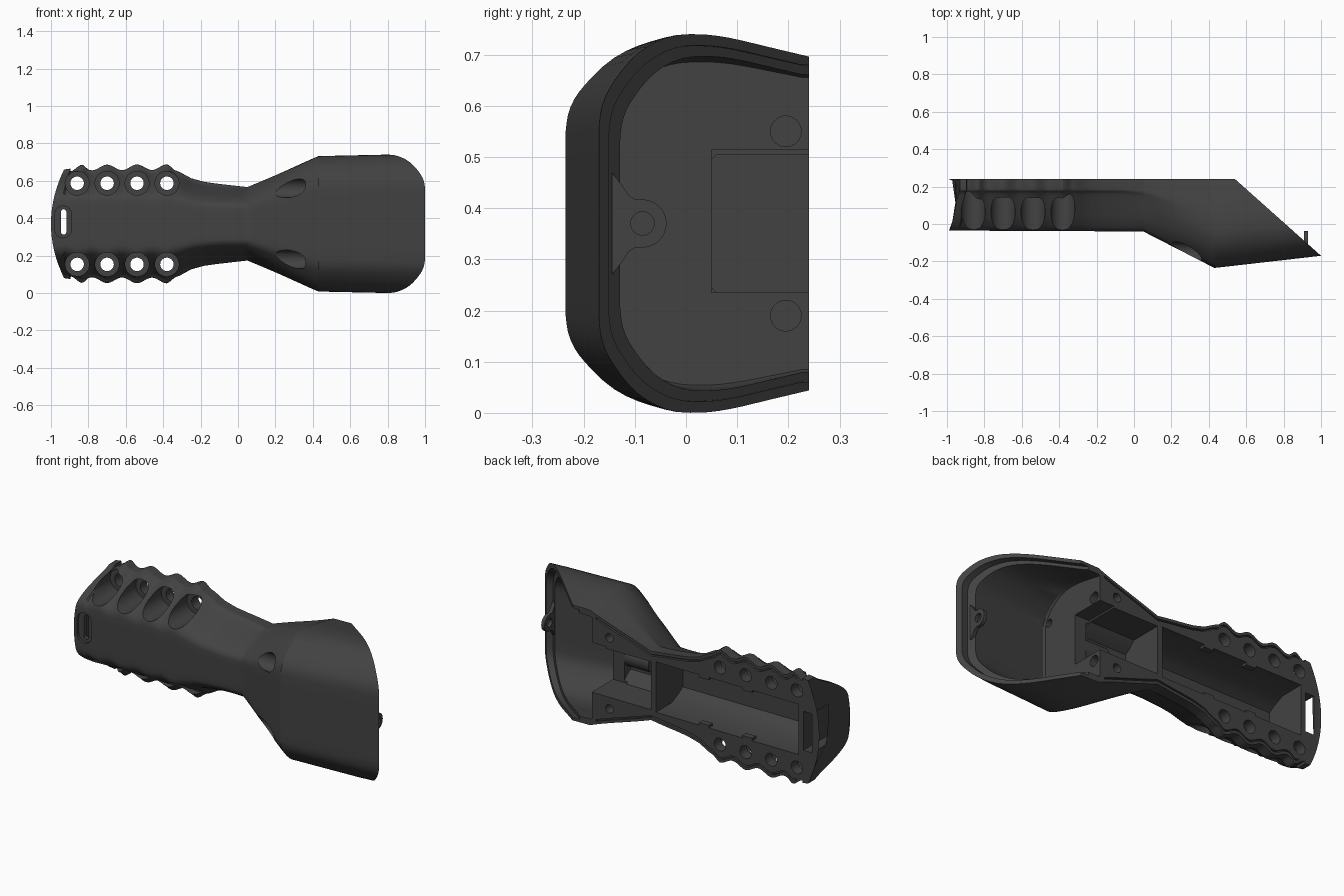
import bpy, bmesh, math
from mathutils import Matrix, Vector

if "Cube" in bpy.data.objects:
    bpy.data.objects.remove(bpy.data.objects["Cube"])

ZC, TOP = 0.37, 0.24
WIDTH = [(-1, .29), (-.9, .3), (-.38, .303), (-.31, .276), (-.25, .243), (-.18, .224), (-.1, .213),
         (.05, .198), (.43, .362), (.8, .37), (1.3, .37)]
BOTTOM = [(-1, -.035), (.05, -.04), (.43, -.235), (1, -.17), (1.3, -.136)]
# half sections: (fraction of depth, fraction of width)
GRIP = [(0, 1), (.15, 1), (.22, .99), (.28, .93), (.5, .82), (.75, .69), (.9, .58), (.97, .5), (1, .4)]
HEAD = [(0, .895), (.15, .935), (.35, .985), (.5, 1), (.65, .982), (.8, .895), (.92, .75), (.98, .63), (1, .5)]


def lerp_table(tab, x):
    for (x0, v0), (x1, v1) in zip(tab, tab[1:]):
        if x <= x1:
            return v0 + (v1 - v0) * max(0, (x - x0) / (x1 - x0))
    return tab[-1][1]


def width(x):
    w = lerp_table(WIDTH, x)
    if -.95 < x < -.33:
        w += .015 * math.cos(2 * math.pi * (x + .38) / .16)
    return w


def section(x):
    k = min(1, max(0, (x + .1) / .5))
    k = k * k * (3 - 2 * k)
    p = [Vector(a).lerp(Vector(b), k) for a, b in zip(GRIP, HEAD)]
    p.append(Vector((1, p[-1].y - .14)))
    out = []
    for i in range(len(p) - 2):
        a, b, c, d = p[max(i - 1, 0)], p[i], p[i + 1], p[i + 2]
        for s in range(3):
            t = s / 3
            out.append(b + (c - a) * t / 2 + (a * 2 - b * 5 + c * 4 - d) * t * t / 2
                       + (b * 3 - a - c * 3 + d) * t ** 3 / 2)
    return out + [p[-2]]


def finish(bm, name):
    bmesh.ops.recalc_face_normals(bm, faces=bm.faces)
    me = bpy.data.meshes.new(name)
    bm.to_mesh(me)
    bm.free()
    ob = bpy.data.objects.new(name, me)
    bpy.context.collection.objects.link(ob)
    return ob


def skin(bm, rings):
    vs = [[bm.verts.new(c) for c in r] for r in rings]
    for a, b in zip(vs, vs[1:]):
        for i in range(len(a)):
            j = (i + 1) % len(a)
            bm.faces.new((a[i], a[j], b[j], b[i]))
    bm.faces.new(vs[0])
    bm.faces.new(vs[-1][::-1])


def loft(bm, xs, inset=0, top=TOP, floor=None):
    rings = []
    for x in xs:
        w, b = width(x) - inset, lerp_table(BOTTOM, x) + (inset if floor is None else floor)
        half = [(TOP + (b - TOP) * p.x, w * p.y) for p in section(x)]
        half[0] = (top, half[0][1])
        # extra points across the flat bottom and the mating face, so the end can bow
        half = [(top, half[0][1] * i / 8) for i in range(8)] + half
        half += [(b, half[-1][1] * f) for f in (.67, .33)]
        ring = []
        for y, z in half + [(b, 0)] + [(y, -z) for y, z in reversed(half[1:])]:
            bow = .07 * (z / .29) ** 2 * max(0, (-.8 - x) / .2)
            ring.append((x + bow, y, z + ZC))
        rings.append(ring)
    skin(bm, rings)


def slant(bm, depth, outer):
    n = Vector((.41, .46, 0)).normalized()
    bmesh.ops.bisect_plane(bm, geom=bm.verts[:] + bm.edges[:] + bm.faces[:],
                           plane_co=Vector((.54, .24, 0)) - n * depth, plane_no=n,
                           clear_outer=outer, clear_inner=not outer)
    bmesh.ops.holes_fill(bm, edges=[e for e in bm.edges if e.is_boundary], sides=0)


def cyl(bm, axis, r, c, a, b):
    rot = Matrix.Rotation(math.pi / 2, 4, 'Y') if axis == 'x' else Matrix.Rotation(-math.pi / 2, 4, 'X')
    m = (a + b) / 2
    loc = (m, c[0], c[1]) if axis == 'x' else (c[0], m, c[1])
    bmesh.ops.create_cone(bm, cap_ends=True, segments=32, radius1=r, radius2=r,
                          depth=b - a, matrix=Matrix.Translation(loc) @ rot)


def prism(bm, pts, axis, a, b):
    put = (lambda p, t: (t, p[0], p[1])) if axis == 'x' else (lambda p, t: (p[0], t, p[1]))
    skin(bm, [[put(p, t) for p in pts] for t in (a, b)])


def box(bm, x0, x1, y0, y1, z0, z1):
    prism(bm, [(y0, z0), (y1, z0), (y1, z1), (y0, z1)], 'x', x0, x1)


def trough(bm, x0, x1, w, floor, fw, shoulder=.1):
    h = [(.3, w), (shoulder, w), (floor + .03, fw + .02), (floor, fw)]
    prism(bm, [(y, ZC + z) for y, z in h] + [(y, ZC - z) for y, z in reversed(h)], 'x', x0, x1)


def stadium(cx, cz, r, half):
    arc = [math.pi * i / 12 for i in range(13)]
    up = [(cx + r * math.cos(t), cz + half - r + r * math.sin(t)) for t in arc]
    return up + [(2 * cx - x, 2 * cz - z) for x, z in up]


def cut(ob, bm):
    c = finish(bm, "cutter")
    c.hide_render = True
    m = ob.modifiers.new("cut", 'BOOLEAN')
    m.operation, m.solver, m.object = 'DIFFERENCE', 'EXACT', c
    bpy.context.view_layer.objects.active = ob
    bpy.ops.object.modifier_apply(modifier=m.name)
    bpy.data.objects.remove(c)


# outer shell: scalloped grip flaring into the slant-cut head
xs = [-1 + .01 * i for i in range(70)] + [-.3 + .025 * i for i in range(14)] + \
     [.05 + .038 * i for i in range(10)] + [.43, .6, .8, 1, 1.15]
bm = bmesh.new()
loft(bm, xs)
slant(bm, 0, True)
shell = finish(bm, "half_shell")

# head cavity
bm = bmesh.new()
loft(bm, [.42, .43, .6, .8, 1, 1.2], .042, .3, .052)
cut(shell, bm)
# stepped rim at the mouth
bm = bmesh.new()
loft(bm, [.43, .6, .8, 1, 1.2], .022, .3)
slant(bm, .03, False)
cut(shell, bm)

# tray, end pocket and neck compartment
bm = bmesh.new()
trough(bm, -.87, .02, .142, 0, .09)
trough(bm, -.955, -.9, .11, .005, .09)
trough(bm, .05, .35, .135, -.005, .08, .06)
cut(shell, bm)

# counterbores, passage, screw holes, slot recess
bm = bmesh.new()
HOLES = [-.86, -.70, -.54, -.38]
for s in (-1, 1):
    for x in HOLES:
        cyl(bm, 'y', .064, (x, ZC + s * .217), -.2, .18)
    cyl(bm, 'x', .05, (-.145, ZC + s * .19), .1, .36)
    cyl(bm, 'x', .03, (.195, ZC + s * .18), .37, .5)
    cyl(bm, 'y', .024, (.31, ZC + s * .2), .12, .3)
box(bm, .33, .45, .05, .3, ZC - .135, ZC + .145)
prism(bm, stadium(-.935, ZC + .01, .045, .085), 'y', -.1, -.02)
cut(shell, bm)

# through holes, slot
bm = bmesh.new()
for s in (-1, 1):
    for x in HOLES:
        cyl(bm, 'y', .036, (x, ZC + s * .217), .1, .3)
    cyl(bm, 'x', .022, (-.15, ZC + s * .187), .3, .5)
prism(bm, stadium(-.932, ZC + .01, .014, .068), 'y', -.1, .1)
cut(shell, bm)

# locating groove along the mating face
bm = bmesh.new()
gx = [x for x in xs if -.9 < x < .4]
for s in (-1, 1):
    rings = []
    for x in gx:
        e = width(x) * section(x)[0].y
        rings.append([(x + .35 * max(0, -.8 - x), y, ZC + s * (e - d)) for d, y in
                      ((.016, .225), (.026, .225), (.026, .26), (.016, .26))])
    skin(bm, rings)
cut(shell, bm)

# tray clips
bm = bmesh.new()
for s in (-1, 1):
    for x in (-.28, -.55):
        z = ZC + s * .142
        box(bm, x - .03, x + .03, .205, .24, z - .014, z + .014)
clips = finish(bm, "tray_clips")

# rounded boss in the neck compartment
bm = bmesh.new()
cyl(bm, 'x', .06, (-.01, ZC), .2, .39)
boss = finish(bm, "neck_boss")

# retaining tab inside the rim
bm = bmesh.new()
side = [(-.145, .1), (-.125, .075), (-.112, .055), (-.1, .047)]
arc = [(-.085 + .047 * math.sin(t), .047 * math.cos(t))
       for t in [math.pi * i / 16 for i in range(17)]]
prism(bm, [(y, ZC + z) for y, z in side + arc] + [(y, ZC - z) for y, z in reversed(side)],
      'x', .91, .93)
tab = finish(bm, "retaining_tab")
bm = bmesh.new()
cyl(bm, 'x', .023, (-.085, ZC), .85, 1)
cut(tab, bm)

mat = bpy.data.materials.new("dark_plastic")
mat.diffuse_color = (.055, .055, .055, 1)
mat.use_nodes = True
mat.node_tree.nodes["Principled BSDF"].inputs["Base Color"].default_value = mat.diffuse_color
for ob in (shell, clips, boss, tab):
    ob.data.materials.clear()
    ob.data.materials.append(mat)
    bpy.ops.object.select_all(action='DESELECT')
    ob.select_set(True)
    bpy.context.view_layer.objects.active = ob
    bpy.ops.object.shade_smooth_by_angle(angle=math.radians(28))
